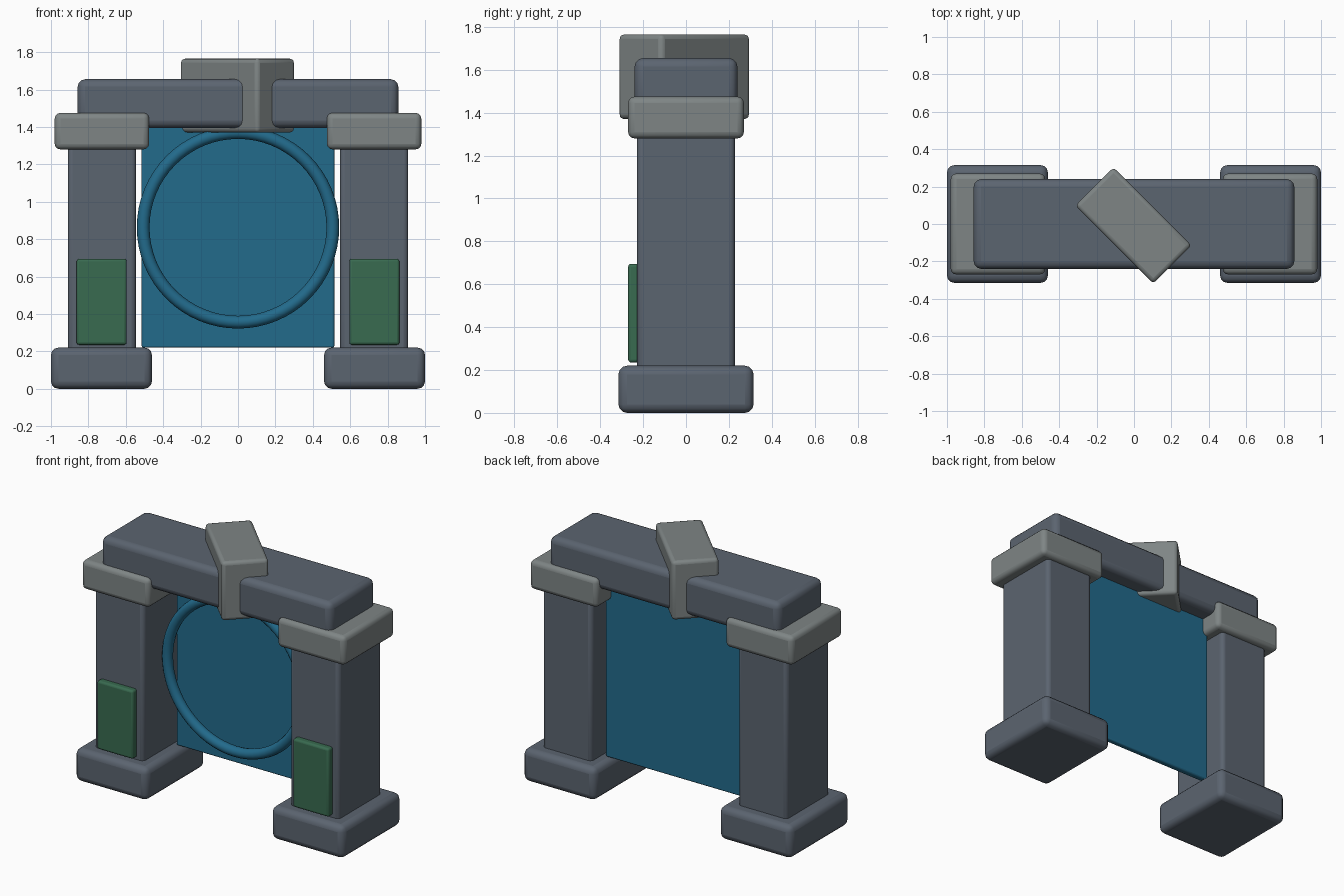
import bpy
import math

if "Cube" in bpy.data.objects:
    bpy.data.objects.remove(bpy.data.objects["Cube"])


def material(name, rgb):
    m = bpy.data.materials.new(name)
    m.diffuse_color = (*rgb, 1)
    m.use_nodes = True
    m.node_tree.nodes["Principled BSDF"].inputs["Base Color"].default_value = m.diffuse_color
    return m


SLATE = material("slate", (0.105, 0.128, 0.162))
STONE = material("pale_stone", (0.21, 0.235, 0.235))
TEAL = material("teal", (0.016, 0.145, 0.26))
MOSS = material("moss_green", (0.04, 0.145, 0.08))


def block(name, x, y, z, mat, bevel, turn=0):
    """Bevelled box from (min, max) ranges on each axis."""
    loc = [(a + b) / 2 for a, b in (x, y, z)]
    bpy.ops.mesh.primitive_cube_add(size=1, location=loc, rotation=(0, 0, turn))
    ob = bpy.context.object
    ob.name = name
    ob.scale = [b - a for a, b in (x, y, z)]
    bpy.ops.object.transform_apply(location=False, rotation=False, scale=True)
    ob.data.materials.append(mat)
    mod = ob.modifiers.new("bevel", 'BEVEL')
    mod.width = bevel
    mod.segments = 3
    bpy.ops.object.shade_smooth_by_angle(angle=math.radians(35))
    return ob


# Two mirrored columns: base, shaft, capital and front plate
for side, s in (("left", -1), ("right", 1)):
    def span(a, b):
        return tuple(sorted((s * a, s * b)))
    block(side + "_base", span(0.46, 1.0), (-0.315, 0.315), (0, 0.22), SLATE, 0.04)
    block(side + "_pillar", span(0.545, 0.91), (-0.228, 0.228), (0.19, 1.32), SLATE, 0.025)
    block(side + "_capital", span(0.475, 0.98), (-0.27, 0.27), (1.28, 1.475), STONE, 0.03)
    block(side + "_plate", span(0.595, 0.863), (-0.27, -0.215), (0.235, 0.695), MOSS, 0.014)

# Lintel across the top, with a keystone set diagonally through it
block("lintel", (-0.857, 0.857), (-0.24, 0.24), (1.395, 1.655), SLATE, 0.04)
block("keystone", (-0.298, 0.292), (-0.153, 0.137), (1.37, 1.765), STONE, 0.022,
      math.radians(-45))

# Gate panel filling the opening
block("gate_panel", (-0.515, 0.515), (0.08, 0.12), (0.22, 1.42), TEAL, 0.01)

# Ring standing in front of the panel
bpy.ops.mesh.primitive_torus_add(major_radius=0.507, minor_radius=0.034,
                                 major_segments=64, minor_segments=12,
                                 location=(0, -0.025, 0.863),
                                 rotation=(math.pi / 2, 0, 0))
ring = bpy.context.object
ring.name = "gate_ring"
ring.data.materials.append(TEAL)
bpy.ops.object.shade_smooth_by_angle(angle=math.radians(40))
